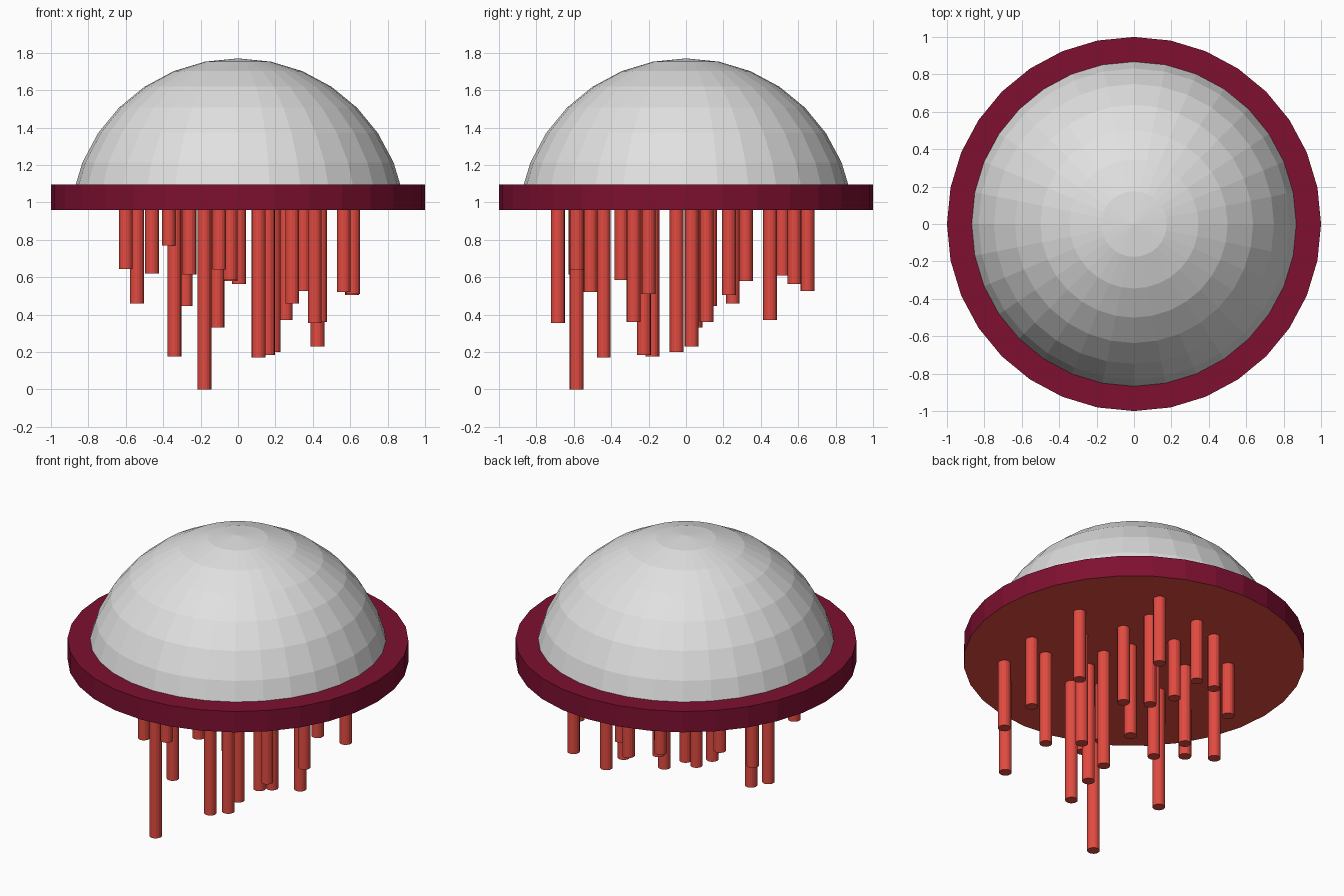
import bpy
import bmesh
from mathutils import Matrix, Vector

default_cube = bpy.data.objects.get("Cube")
if default_cube:
    bpy.data.objects.remove(default_cube, do_unlink=True)


def make_material(name, red, green, blue):
    material = bpy.data.materials.new(name)
    material.use_nodes = True
    colour = (red, green, blue, 1.0)
    material.diffuse_color = colour
    shader = material.node_tree.nodes["Principled BSDF"]
    shader.inputs["Base Color"].default_value = colour
    return material


def finish(bm, name, *materials):
    """Turn the bmesh into a flat shaded object with the given materials."""
    mesh = bpy.data.meshes.new(name)
    bm.to_mesh(mesh)
    bm.free()
    for material in materials:
        mesh.materials.append(material)
    obj = bpy.data.objects.new(name, mesh)
    bpy.context.collection.objects.link(obj)
    return obj


def cylinder(radius, bottom, top, sides, x=0.0, y=0.0):
    """Return a bmesh holding a capped upright cylinder."""
    bm = bmesh.new()
    bmesh.ops.create_cone(
        bm, cap_ends=True, segments=sides, radius1=radius, radius2=radius,
        depth=top - bottom,
        matrix=Matrix.Translation((x, y, (top + bottom) / 2)))
    return bm


pale_grey = make_material("pale grey", 0.75, 0.75, 0.75)
maroon = make_material("maroon", 0.21, 0.005, 0.03)
coral_red = make_material("coral red", 0.76, 0.07, 0.053)

RIM_BOTTOM = 0.96
RIM_TOP = 1.095
SIDES = 32

# Dome: upper part of a faceted sphere, cut off inside the rim
dome = bmesh.new()
bmesh.ops.create_uvsphere(
    dome, u_segments=SIDES, v_segments=SIDES // 2, radius=0.9,
    matrix=Matrix.Translation((0, 0, 0.87)))
bmesh.ops.bisect_plane(
    dome, geom=dome.verts[:] + dome.edges[:] + dome.faces[:],
    plane_co=Vector((0, 0, RIM_TOP - 0.05)), plane_no=Vector((0, 0, 1)),
    clear_inner=True)
finish(dome, "dome", pale_grey)

# Rim: flat disc whose underside shares the colour of the rods
rim = cylinder(1.0, RIM_BOTTOM, RIM_TOP, SIDES)
rim.normal_update()
for face in rim.faces:
    face.material_index = 1 if face.normal.z < -0.5 else 0
finish(rim, "rim", maroon, coral_red)

# Hanging rods: x, y and height of the lower end
rods = [
    (-.6, -.25, .645), (-.54, .09, .46), (-.46, .31, .62), (-.37, -.21, .77),
    (-.34, -.18, .175), (-.28, .13, .445), (-.26, -.59, .615),
    (-.18, -.585, 0), (-.18, .515, .61), (-.11, .05, .33),
    (-.1, -.585, .64), (-.04, .32, .58), (-.04, -.345, .585),
    (.005, .58, .565), (.11, -.44, .17), (.12, .11, .36),
    (.16, -.225, .185), (.19, -.05, .2), (.255, .45, .37),
    (.29, .25, .46), (.35, .65, .525), (.41, -.685, .355),
    (.425, .03, .23), (.44, -.28, .36), (.565, -.51, .52),
    (.61, .23, .505), (.615, -.2, .51),
]
for number, (x, y, low) in enumerate(rods, start=1):
    rod = cylinder(0.037, low, RIM_BOTTOM + 0.01, SIDES // 2, x, y)
    finish(rod, f"hanging_rod_{number}", coral_red)
